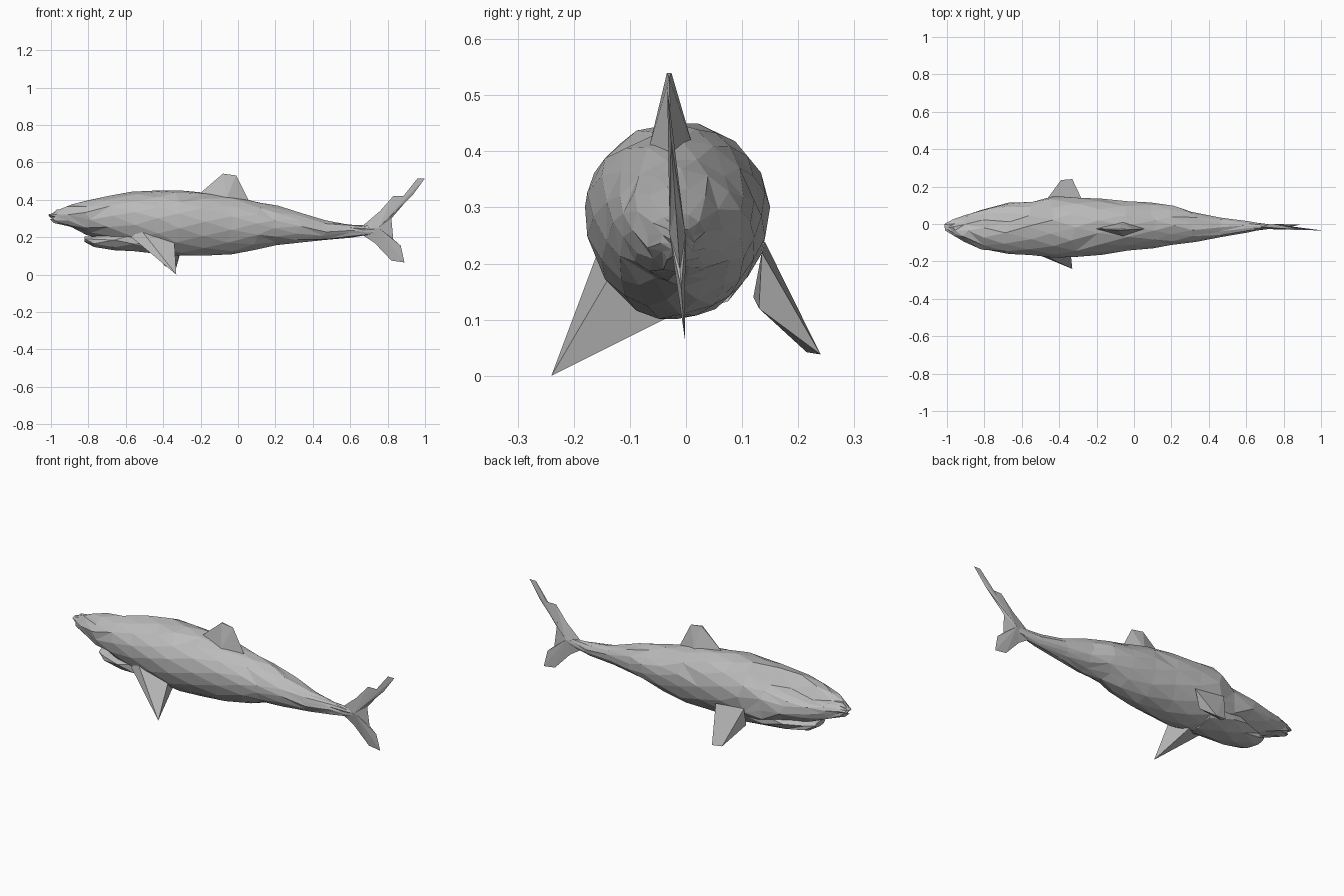
import bpy, bmesh, math, random
from mathutils import Vector

cube = bpy.data.objects.get("Cube")
if cube:
    bpy.data.objects.remove(cube, do_unlink=True)
random.seed(4)

grey = bpy.data.materials.new("skin grey")
grey.use_nodes = True
COLOUR = (0.5, 0.5, 0.5, 1)
grey.diffuse_color = COLOUR
grey.node_tree.nodes["Principled BSDF"].inputs["Base Color"].default_value = COLOUR


def finish(name, bm):
    bmesh.ops.triangulate(bm, faces=bm.faces[:], quad_method='SHORT_EDGE')
    bmesh.ops.recalc_face_normals(bm, faces=bm.faces[:])
    mesh = bpy.data.meshes.new(name)
    bm.to_mesh(mesh)
    bm.free()
    mesh.materials.append(grey)
    obj = bpy.data.objects.new(name, mesh)
    bpy.context.scene.collection.objects.link(obj)
    return obj


def loft(name, stations, sides, shape=None, jitter=0.0):
    """Skin rings given as x, bottom z, top z, right y, left y."""
    bm = bmesh.new()
    rings = []
    for i, (x, zb, zt, yr, yl) in enumerate(stations):
        zm, cy, hw = zb + 0.55 * (zt - zb), (yl + yr) / 2, (yl - yr) / 2
        ring = []
        for k in range(sides):
            a = 2 * math.pi * (k + 0.5 * (i % 2)) / sides
            c, s = math.cos(a), math.sin(a)
            p = Vector((x, cy + hw * c, zm + s * ((zt - zm) if s > 0 else (zm - zb))))
            if shape:
                p = shape(p, c, s)
            p.x += random.uniform(-jitter, jitter) * 2
            p.z += random.uniform(-jitter, jitter) * 0.5
            ring.append(bm.verts.new(p))
        rings.append(ring)
    for r, q in zip(rings, rings[1:]):
        for k in range(sides):
            n = (k + 1) % sides
            bm.faces.new((r[k], r[n], q[n], q[k]))
    bm.faces.new(rings[0])
    bm.faces.new(rings[-1])
    return finish(name, bm)


def hull(name, points):
    bm = bmesh.new()
    for p in points:
        bm.verts.new(p)
    bmesh.ops.convex_hull(bm, input=bm.verts[:])
    return finish(name, bm)


def sunken_cheek(p, c, s):
    """Flatten the left cheek ahead of the slanted gill edge."""
    if c > 0.1 and s > -0.3 and p.x < -0.64 + 0.2 * c:
        depth = min(1, (p.x + 1.02) * 4)
        p.z -= 0.045 * depth * (0.4 + max(s, 0))
        p.y -= 0.025 * depth * c
    return p


# Body from snout to tail stalk
loft("body", [
    (-1.0, 0.295, 0.33, -0.035, 0.005),
    (-0.97, 0.275, 0.35, -0.06, 0.03),
    (-0.9, 0.25, 0.38, -0.095, 0.06),
    (-0.8, 0.215, 0.40, -0.14, 0.10),
    (-0.68, 0.18, 0.425, -0.16, 0.13),
    (-0.56, 0.135, 0.44, -0.17, 0.145),
    (-0.44, 0.115, 0.45, -0.18, 0.15),
    (-0.32, 0.1, 0.45, -0.18, 0.145),
    (-0.18, 0.1, 0.44, -0.165, 0.135),
    (-0.04, 0.11, 0.42, -0.145, 0.125),
    (0.1, 0.13, 0.385, -0.13, 0.115),
    (0.2, 0.16, 0.365, -0.115, 0.1),
    (0.32, 0.17, 0.335, -0.095, 0.065),
    (0.46, 0.185, 0.29, -0.07, 0.035),
    (0.6, 0.2, 0.265, -0.045, 0.015),
    (0.7, 0.215, 0.26, -0.028, 0.0),
    (0.77, 0.23, 0.26, -0.02, -0.008),
], 14, sunken_cheek, 0.008)

# Lower jaw, parted from the snout by the open mouth
loft("lower_jaw", [
    (-0.82, 0.175, 0.205, -0.07, 0.02),
    (-0.77, 0.145, 0.205, -0.1, 0.05),
    (-0.66, 0.13, 0.23, -0.13, 0.085),
    (-0.56, 0.12, 0.25, -0.14, 0.11),
    (-0.42, 0.11, 0.25, -0.13, 0.11),
], 8)

# Fins
hull("dorsal_fin", [
    (-0.22, -0.025, 0.42), (-0.08, -0.034, 0.54), (-0.08, -0.026, 0.54),
    (-0.01, -0.03, 0.53), (0.07, -0.025, 0.37),
    (-0.06, -0.065, 0.41), (-0.06, 0.012, 0.41)])
hull("right_pectoral_fin", [
    (-0.52, -0.15, 0.24), (-0.57, -0.14, 0.2), (-0.34, -0.14, 0.17),
    (-0.33, -0.24, 0.0), (-0.35, -0.2, 0.045), (-0.38, -0.03, 0.105)])
hull("left_pectoral_fin", [
    (-0.46, 0.14, 0.24), (-0.28, 0.135, 0.22), (-0.46, 0.12, 0.14),
    (-0.31, 0.13, 0.12), (-0.39, 0.235, 0.045), (-0.33, 0.24, 0.038),
    (-0.38, 0.215, 0.042)])

# Tail fin: a leaning blade, thickest at the stalk
outline = [(0.66, 0.255), (0.76, 0.34), (0.83, 0.42), (0.89, 0.42), (0.96, 0.515),
           (1.0, 0.515), (0.93, 0.42), (0.88, 0.37), (0.82, 0.3), (0.83, 0.19),
           (0.87, 0.155), (0.89, 0.065), (0.82, 0.075), (0.73, 0.17), (0.66, 0.215)]


def lean(z):
    return -0.002 - 0.07 * (z - 0.065)


bm = bmesh.new()
rim = [bm.verts.new((x, lean(z), z)) for x, z in outline]
for side in (-1, 1):
    hub = bm.verts.new((0.75, lean(0.25) + side * 0.014, 0.25))
    for a, b in zip(rim, rim[1:] + rim[:1]):
        bm.faces.new((a, b, hub))
finish("tail_fin", bm)
